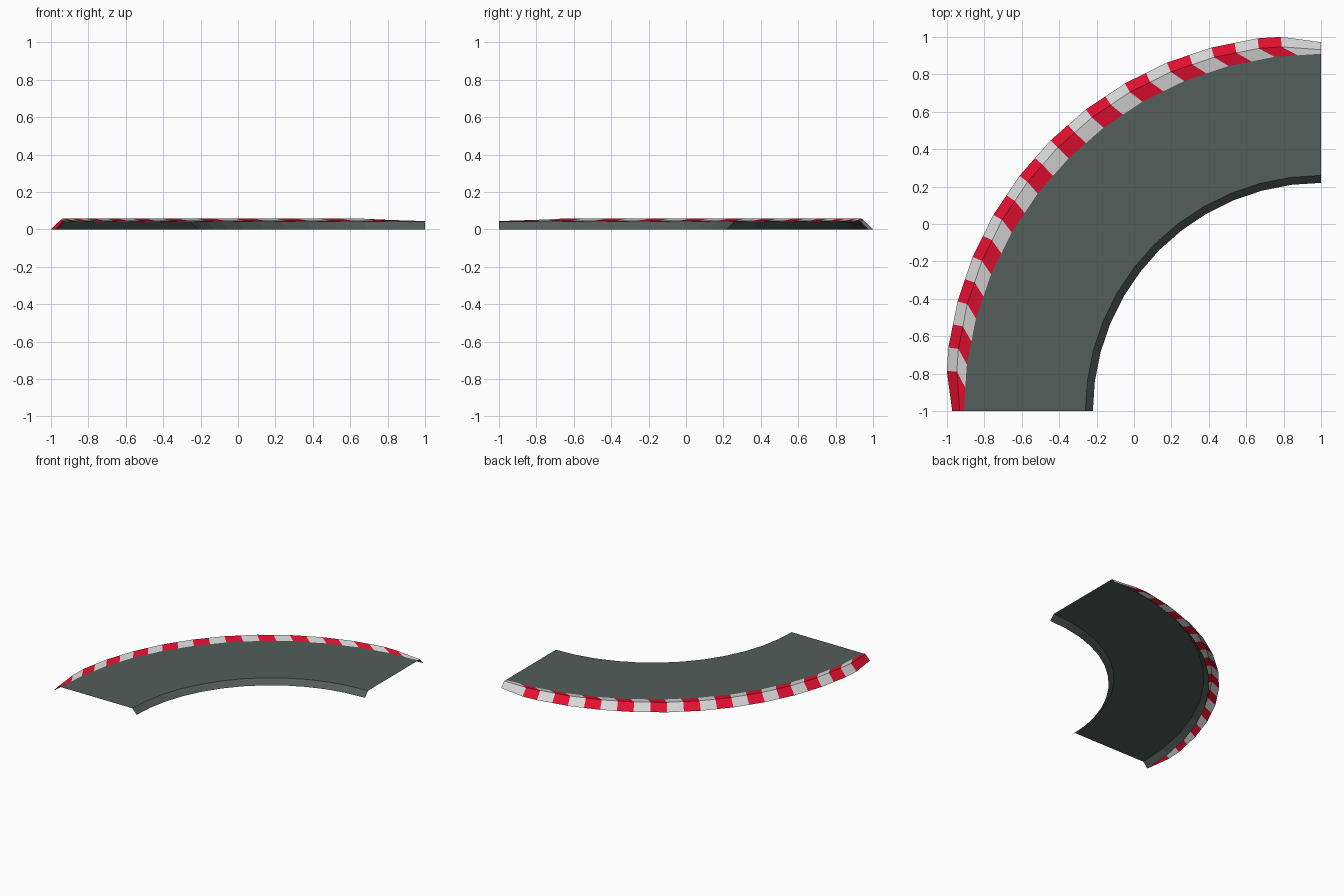
import bpy
import math

if "Cube" in bpy.data.objects:
    bpy.data.objects.remove(bpy.data.objects["Cube"])

SEGMENTS = 12          # road segments over the quarter turn
CX, CY = 1.0, -1.0     # centre of the turn
ROAD_Z = 0.043
SHIFT = 0.089          # kerb is pushed out along the diagonal


def material(name, colour):
    m = bpy.data.materials.new(name)
    m.diffuse_color = (*colour, 1.0)
    m.use_nodes = True
    m.node_tree.nodes["Principled BSDF"].inputs["Base Color"].default_value = m.diffuse_color
    return m


asphalt = material("asphalt_grey", (0.087, 0.112, 0.103))
red = material("kerb_red", (0.78, 0.005, 0.030))
white = material("kerb_white", (0.69, 0.69, 0.69))


def arc(radius, step, z, shift=0.0):
    """Point on the turn; half steps lie on the chord between two full steps."""
    lo, hi = math.floor(step), math.ceil(step)
    pts = []
    for s in (lo, hi):
        a = math.radians(90.0 * s / SEGMENTS)
        pts.append((CX - radius * math.cos(a), CY + radius * math.sin(a)))
    x = (pts[0][0] + pts[1][0]) / 2 - shift
    y = (pts[0][1] + pts[1][1]) / 2 + shift
    return (x, y, z)


def strip(name, sections, mats, rule):
    """Join successive cross-sections with quads, coloured by rule(station)."""
    n = len(sections[0])
    verts = [p for sec in sections for p in sec]
    faces, idx = [], []
    for i in range(len(sections) - 1):
        for j in range(n - 1):
            a = i * n + j
            faces.append((a, a + 1, a + n + 1, a + n))
            idx.append(rule(i))
    mesh = bpy.data.meshes.new(name)
    mesh.from_pydata(verts, [], faces)
    for m in mats:
        mesh.materials.append(m)
    for p, k in zip(mesh.polygons, idx):
        p.material_index = k
    ob = bpy.data.objects.new(name, mesh)
    bpy.context.collection.objects.link(ob)
    return ob


# Road: flat top with a sloped skirt on both sides, open underneath
profile = [(1.22, 0.0), (1.26, ROAD_Z), (1.93, ROAD_Z), (1.97, 0.0)]
road = [[arc(r, s, z) for r, z in reversed(profile)] for s in range(SEGMENTS + 1)]
strip("road_surface", road, [asphalt], lambda i: 0)

# Striped kerb: outer slope, ridge, then a shallow slope down onto the road
kerb = []
last = SEGMENTS * 2
for i in range(last + 1):
    s = i / 2
    if i in (0, last):
        # ends taper back to the road edge
        kerb.append([arc(1.972, s, 0.0), arc(1.932, s, ROAD_Z + 0.001),
                     arc(1.91, s, ROAD_Z + 0.0005)])
    else:
        ridge_z = 0.051 if i in (1, last - 1) else 0.057
        kerb.append([arc(1.92, s, 0.0, SHIFT), arc(1.866, s, ridge_z, SHIFT),
                     arc(1.91, s, ROAD_Z + 0.0005)])
strip("striped_kerb", kerb, [red, white], lambda i: i % 2)
